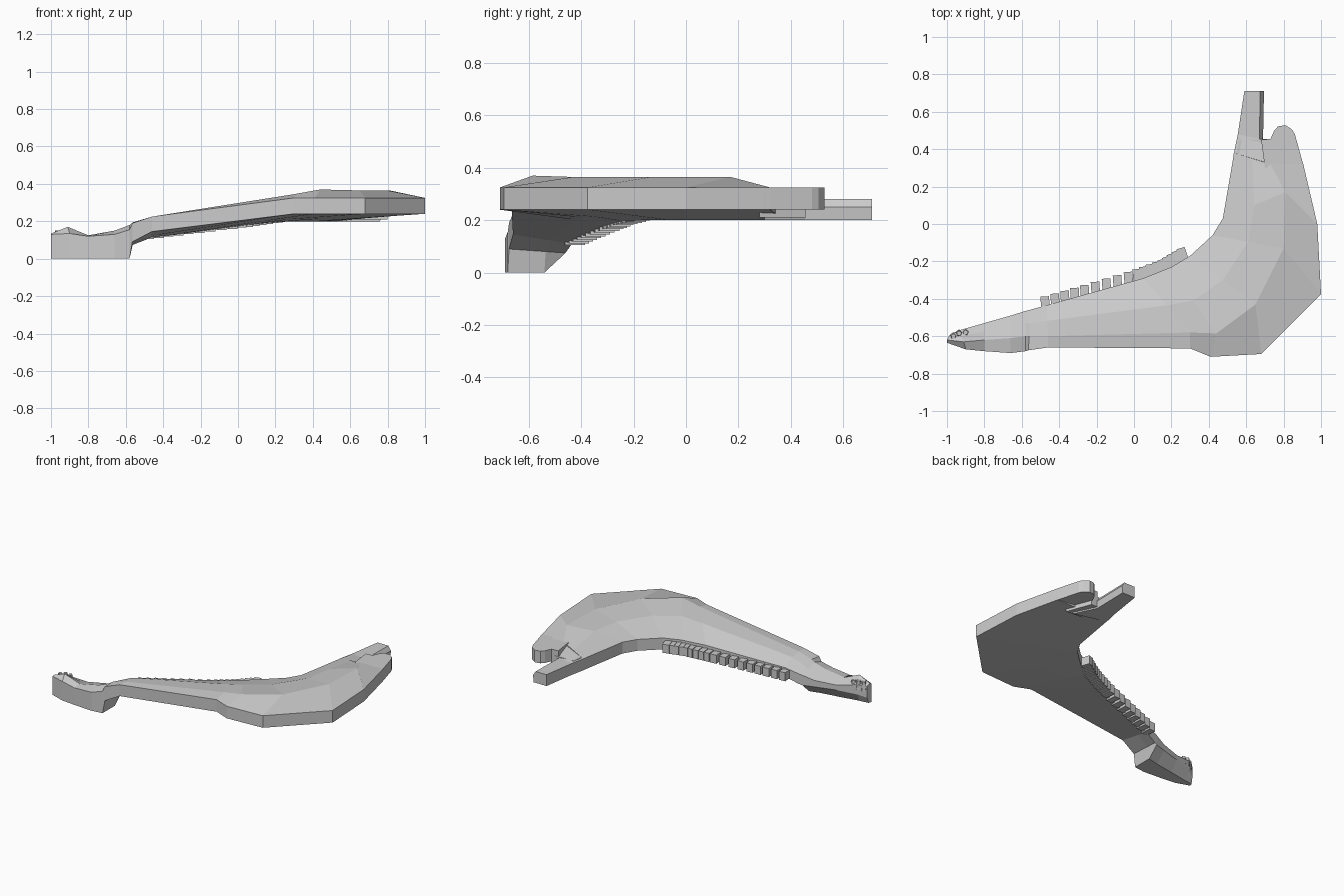
import bpy, bmesh, math
from mathutils import Vector, Matrix

if "Cube" in bpy.data.objects:
    bpy.data.objects.remove(bpy.data.objects["Cube"])


def finish(bm, name):
    bmesh.ops.remove_doubles(bm, verts=bm.verts, dist=0.0005)
    bmesh.ops.recalc_face_normals(bm, faces=bm.faces)
    mesh = bpy.data.meshes.new(name)
    bm.to_mesh(mesh)
    bm.free()
    ob = bpy.data.objects.new(name, mesh)
    bpy.context.collection.objects.link(ob)
    return ob


def loft(rings, name):
    bm = bmesh.new()
    vr = [[bm.verts.new(p) for p in ring] for ring in rings]
    n = len(vr[0])
    for a, b in zip(vr, vr[1:]):
        for i in range(n):
            j = (i + 1) % n
            bm.faces.new((a[i], a[j], b[j], b[i]))
    bm.faces.new(vr[0])
    bm.faces.new(vr[-1])
    return finish(bm, name)


# Jaw body: cross-sections from the front tip to the broad rear plate
# outer x, y, bottom, top | ridge x, y, z | inner x, y, bottom, top
stations = [
    (-1.0, -.635, 0, .13, -1.0, -.62, .135, -.99, -.60, .04, .12),
    (-.90, -.67, 0, .135, -.91, -.63, .17, -.94, -.57, .06, .13),
    (-.80, -.68, 0, .12, -.80, -.62, .125, -.80, -.53, .07, .105),
    (-.66, -.69, 0, .13, -.66, -.61, .15, -.66, -.49, .07, .115),
    (-.58, -.68, 0, .155, -.58, -.60, .18, -.58, -.465, .07, .14),
    (-.565, -.675, .09, .19, -.56, -.60, .195, -.56, -.46, .075, .145),
    (-.46, -.66, .145, .225, -.46, -.60, .225, -.47, -.435, .11, .175),
    (.30, -.665, .24, .325, .30, -.58, .345, .05, -.29, .18, .25),
    (.41, -.71, .24, .325, .44, -.585, .37, .20, -.23, .195, .27),
    (.68, -.695, .24, .325, .65, -.43, .365, .30, -.17, .20, .28),
    (1.0, -.375, .24, .325, .80, -.13, .365, .42, -.06, .20, .28),
    (.98, 0, .24, .325, .81, .17, .365, .475, .03, .20, .28),
    (.905, .32, .24, .325, .73, .32, .325, .535, .38, .20, .28),
]
rings = []
for k, (ox, oy, ob, ot, rx, ry, rz, ix, iy, ib, it) in enumerate(stations):
    outer, ridge, inner = Vector((ox, oy, ob)), Vector((rx, ry, rz)), Vector((ix, iy, it))
    low = Vector((ix, iy, ib))
    mid = ridge.lerp(inner, .5)
    if 5 < k < 12:
        mid.z += .018
    keel = outer.lerp(low, .65)
    if k < 5:
        keel.z = 0
    rings.append([outer, Vector((ox, oy, ot)), ridge, mid, inner, low, keel])
loft(rings, "jaw_body")


# Rear knuckle and upright prong
def slab(name, outline, z0, z1, inset=0.0):
    mid = sum((Vector(p) for p in outline), Vector((0, 0))) / len(outline)
    top = [Vector(p).lerp(mid, inset) for p in outline]
    loft([[(x, y, z0) for x, y in outline], [(p.x, p.y, z1) for p in top]], name)


slab("rear_knuckle", [(.70, .30), (.91, .30), (.86, .48), (.845, .505), (.81, .528),
                      (.77, .522), (.75, .50), (.73, .455), (.68, .45)], .24, .325)
prong = []
for x0, y0, x1, y1, zt in [(.53, .36, .76, .30, .32), (.555, .48, .685, .455, .28),
                           (.59, .71, .69, .71, .28)]:
    prong.append([(x0, y0, .20), (x1, y1, .20), (x1 + .005, y1, .25),
                  (x1 - .015, y1, zt), (x0, y0, .28 if zt > .3 else zt)])
for p in prong[-1:]:
    p[2] = (.695, .71, .25)
loft(prong, "rear_prong")
# web closing the plate underside between knuckle and prong
slab("rear_web", [(.54, .30), (.80, .28), (.735, .455), (.56, .45)], .21, .285)


# Cheek teeth: overlapping angled blocks along the inner edge
path = [Vector(p) for p in [(-.475, -.425, .105), (-.25, -.36, .133), (0, -.285, .163),
                            (.15, -.23, .185), (.26, -.165, .202)]]


def along(t):
    s = t * (len(path) - 1)
    i = min(int(s), len(path) - 2)
    return path[i].lerp(path[i + 1], s - i)


bm = bmesh.new()
count = 18
for i in range(count):
    t = i / (count - 1)
    d = along(min(t + .05, 1)) - along(max(t - .05, 0))
    turn = math.atan2(d.y, d.x) - .22
    m = (Matrix.Translation(along(t) + Vector((0, 0, .03))) @ Matrix.Rotation(turn, 4, 'Z')
         @ Matrix.Diagonal((.046, .075, .06, 1)))
    bmesh.ops.create_cube(bm, size=1, matrix=m)
finish(bm, "cheek_teeth")

# Front teeth: small tapered stubs at the tip
bm = bmesh.new()
for x, y, z in [(-.965, -.60, .12), (-.935, -.585, .125), (-.90, -.58, .12)]:
    bmesh.ops.create_cone(bm, cap_ends=True, segments=5, radius1=.022, radius2=.014,
                          depth=.06, matrix=Matrix.Translation((x, y, z)))
finish(bm, "front_teeth")
